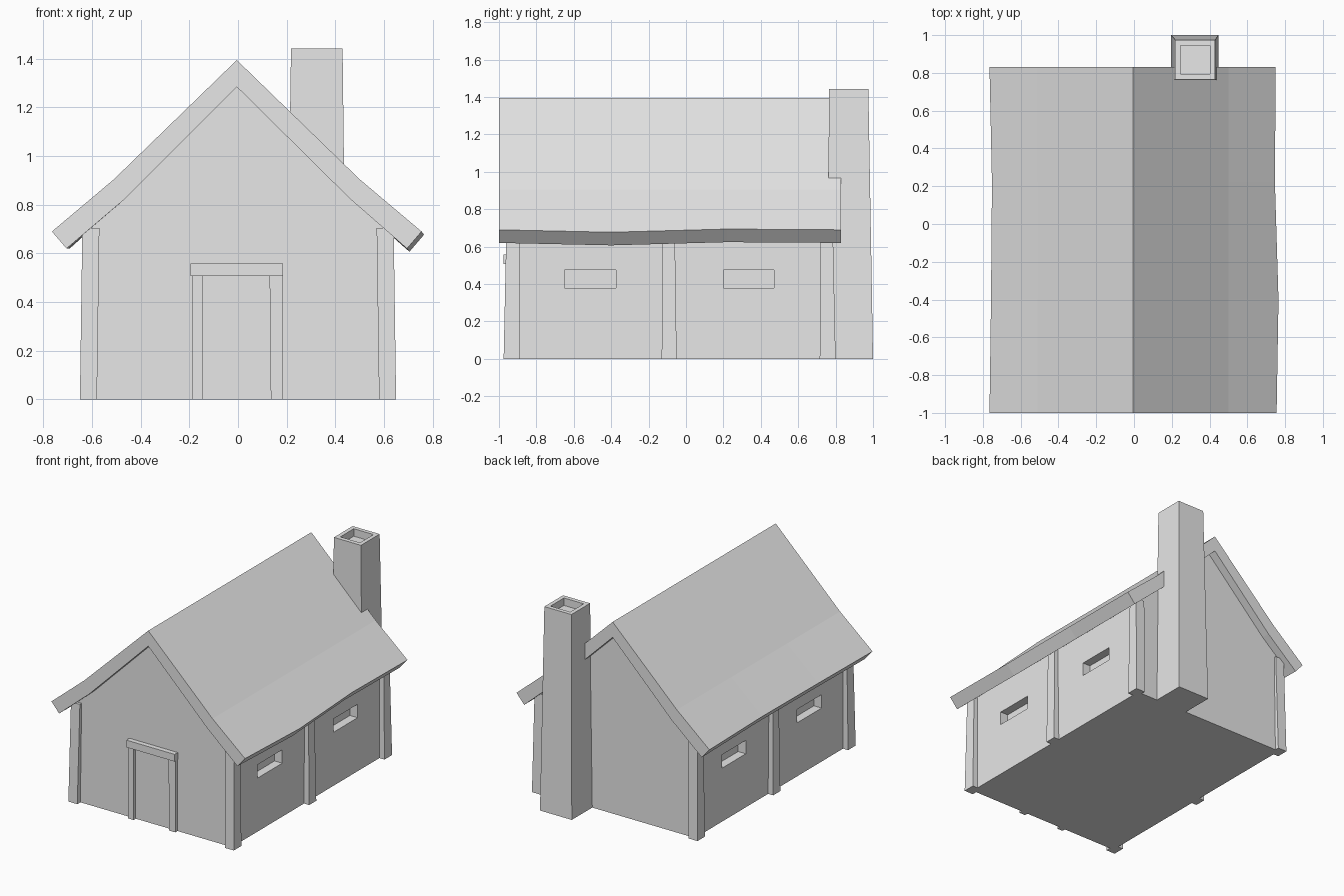
import bpy, bmesh

cube = bpy.data.objects.get("Cube")
if cube:
    bpy.data.objects.remove(cube, do_unlink=True)

plaster = bpy.data.materials.new("pale grey")
plaster.use_nodes = True
GREY = (0.8, 0.8, 0.8, 1)
plaster.diffuse_color = GREY
plaster.node_tree.nodes["Principled BSDF"].inputs["Base Color"].default_value = GREY


def finish(name, bm):
    """Turn a bmesh into a named, flat shaded object."""
    bmesh.ops.recalc_face_normals(bm, faces=bm.faces)
    mesh = bpy.data.meshes.new(name)
    bm.to_mesh(mesh)
    bm.free()
    mesh.materials.append(plaster)
    obj = bpy.data.objects.new(name, mesh)
    bpy.context.collection.objects.link(obj)
    return obj


def loft(name, rings):
    """Skin a list of closed rings and cap both ends."""
    bm = bmesh.new()
    rows = [[bm.verts.new(p) for p in ring] for ring in rings]
    n = len(rows[0])
    for a, b in zip(rows, rows[1:]):
        for i in range(n):
            j = (i + 1) % n
            bm.faces.new((a[i], a[j], b[j], b[i]))
    bm.faces.new(rows[0])
    bm.faces.new(rows[-1])
    return finish(name, bm)


def rect(x0, x1, y0, y1, z):
    return [(x0, y0, z), (x1, y0, z), (x1, y1, z), (x0, y1, z)]


def block(name, x, y, z, top_x=None, top_y=None):
    """Box whose top may differ from its bottom."""
    return loft(name, [rect(*x, *y, z[0]), rect(*(top_x or x), *(top_y or y), z[1])])


# House body with gables, ending inside the roof slab
gable = [(-0.61, 0), (0.61, 0), (0.61, 0.75), (0, 1.34), (-0.61, 0.75)]
house = loft("house_body", [[(x, y, z) for x, z in gable] for y in (-0.94, 0.77)])

# Window recesses in both long walls
for side in (-1, 1):
    xs = sorted((side * 0.55, side * 0.7))
    for y in ((-0.65, -0.375), (0.2, 0.47)):
        cutter = block("window_cutter", xs, y, (0.38, 0.475))
        cutter.hide_render = True
        cut = house.modifiers.new("window", "BOOLEAN")
        cut.operation = "DIFFERENCE"
        cut.solver = "EXACT"
        cut.object = cutter
        bpy.context.view_layer.objects.active = house
        bpy.ops.object.modifier_apply(modifier=cut.name)
        bpy.data.objects.remove(cutter, do_unlink=True)

# Timber posts at the corners and the middle of each long wall
posts = {
    "front": ((-0.975, -0.89), (-0.96, -0.89)),
    "middle": ((-0.13, -0.05), (-0.125, -0.06)),
    "back": ((0.715, 0.80), (0.72, 0.785)),
}
for label, (low_y, high_y) in posts.items():
    for side, word in ((1, "left"), (-1, "right")):
        low_x = sorted((side * 0.58, side * 0.65))
        high_x = sorted((side * 0.57, side * 0.64))
        block(f"{label}_{word}_post", low_x, low_y, (0, 0.705), high_x, high_y)

# Door frame
block("door_post_right", (-0.19, -0.145), (-0.965, -0.92), (0, 0.51))
block("door_post_left", (0.135, 0.183), (-0.965, -0.92), (0, 0.51), (0.13, 0.183))
block("door_lintel", (-0.195, 0.185), (-0.975, -0.92), (0.507, 0.558))

# Bent roof slab with slightly wavy eaves: y, left reach, right reach, left drop
stations = [(-1, 0.755, 0.765, 0.0), (-0.4, 0.765, 0.757, -0.013),
            (0.22, 0.746, 0.752, 0.004), (0.83, 0.75, 0.765, 0.0)]
rings = []
for y, left, right, sag in stations:
    rings.append([(-right, y, 0.69), (-0.51, y, 0.905), (-0.005, y, 1.395),
                  (0.5, y, 0.905), (left, y, 0.69 + sag),
                  (left - 0.06, y, 0.62 + sag), (0.46, y, 0.825),
                  (-0.005, y, 1.285), (-0.47, y, 0.82), (-right + 0.06, y, 0.62)])
loft("roof", rings)

# Tapered chimney with a sunken flue
loft("chimney", [rect(0.197, 0.447, 0.755, 1.0, 0),
                 rect(0.218, 0.43, 0.765, 0.975, 1.443),
                 rect(0.247, 0.402, 0.795, 0.946, 1.443),
                 rect(0.247, 0.402, 0.795, 0.946, 1.39)])
